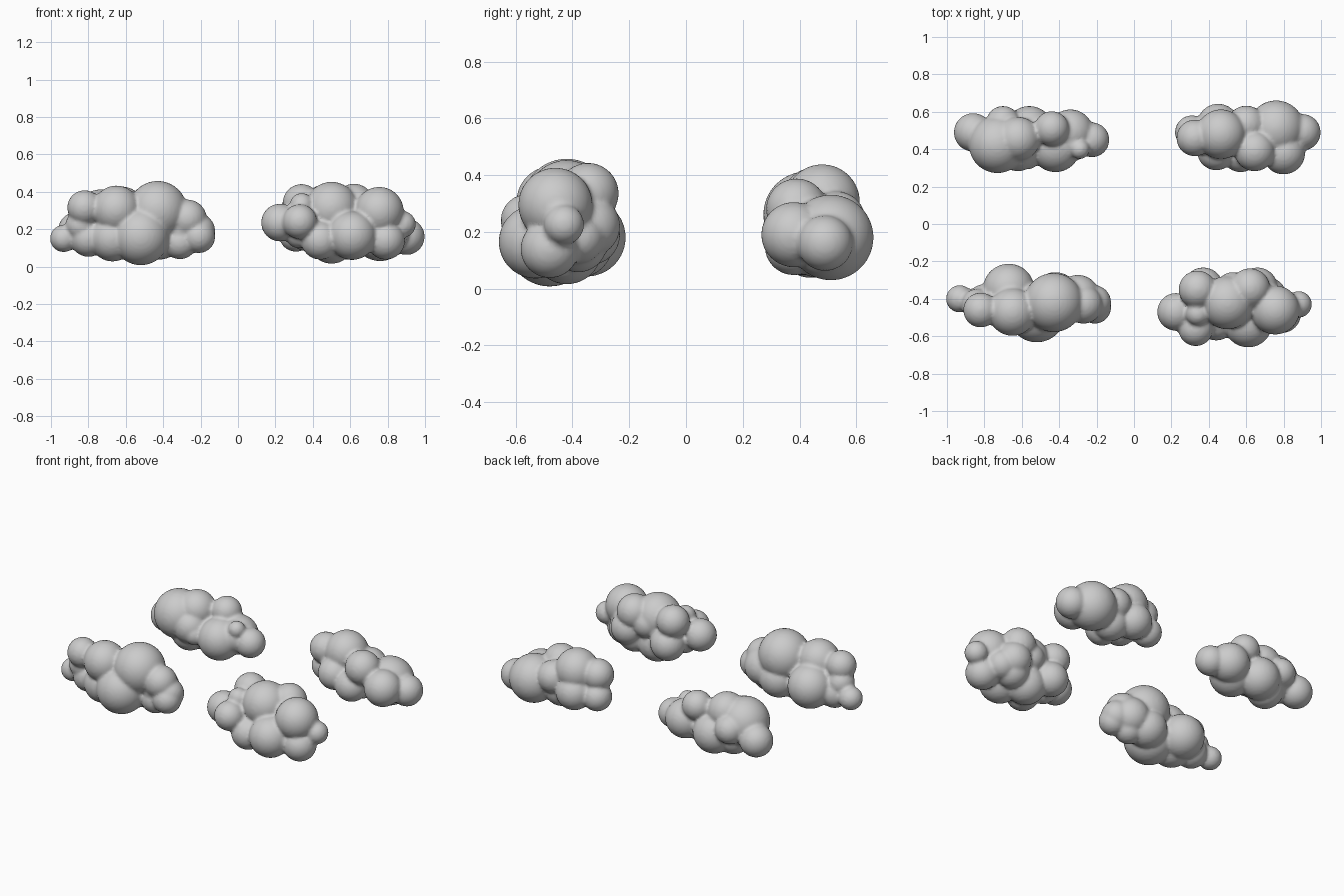
import bpy, bmesh
from mathutils import Matrix


def cloud(name, puffs):
    """Overlapping spheres (x, y, z, radius) fused into one soft mass."""
    bm = bmesh.new()
    for x, y, z, r in puffs:
        bmesh.ops.create_icosphere(bm, subdivisions=4, radius=r + .003,
                                   matrix=Matrix.Translation((x, y, z)))
    me = bpy.data.meshes.new(name)
    bm.to_mesh(me)
    bm.free()
    ob = bpy.data.objects.new(name, me)
    bpy.context.collection.objects.link(ob)
    fuse = ob.modifiers.new("fuse", 'REMESH')
    fuse.mode = 'VOXEL'
    fuse.voxel_size = 0.011
    fuse.use_smooth_shade = True
    soft = ob.modifiers.new("soften", 'SMOOTH')
    soft.factor = 0.5
    soft.iterations = 3
    return ob


# front left cloud
cloud("cloud_front_left", [
    (-.43, -.42, .30, .155), (-.52, -.48, .16, .15), (-.65, -.47, .305, .125),
    (-.67, -.35, .18, .135), (-.67, -.45, .15, .12), (-.82, -.46, .315, .09),
    (-.932, -.40, .15, .07), (-.80, -.42, .15, .095), (-.84, -.43, .22, .08),
    (-.27, -.43, .255, .10), (-.21, -.445, .16, .085), (-.31, -.42, .13, .088),
    (-.30, -.39, .20, .115), (-.42, -.38, .16, .12), (-.215, -.42, .19, .09),
])

# front right cloud
cloud("cloud_front_right", [
    (.50, -.42, .31, .14), (.61, -.53, .165, .127), (.755, -.46, .295, .128),
    (.88, -.43, .225, .068), (.79, -.48, .14, .10), (.66, -.34, .22, .105),
    (.62, -.345, .335, .105), (.225, -.47, .235, .098), (.33, -.56, .24, .09),
    (.34, -.35, .34, .098), (.34, -.48, .33, .06), (.50, -.42, .14, .122),
    (.44, -.52, .14, .10), (.37, -.34, .19, .105), (.53, -.35, .28, .09),
    (.72, -.38, .18, .09), (.64, -.38, .16, .10), (.33, -.46, .18, .08),
])

# back left cloud
cloud("cloud_back_left", [
    (-.73, .425, .26, .15), (-.62, .455, .31, .115), (-.86, .49, .19, .10),
    (-.70, .54, .24, .088), (-.56, .50, .17, .128), (-.57, .36, .19, .065),
    (-.42, .41, .18, .13), (-.44, .51, .32, .09), (-.34, .49, .20, .12),
    (-.29, .40, .28, .05), (-.225, .45, .19, .09), (-.66, .44, .15, .11),
    (-.62, .39, .22, .105), (-.33, .44, .21, .10),
])

# back right cloud
cloud("cloud_back_right", [
    (.465, .48, .305, .13), (.76, .51, .18, .148), (.90, .49, .16, .095),
    (.645, .39, .28, .105), (.80, .38, .19, .112), (.45, .53, .18, .11),
    (.325, .46, .30, .095), (.31, .49, .17, .088), (.60, .53, .24, .10),
    (.57, .38, .15, .10), (.44, .39, .19, .10), (.58, .47, .15, .11),
])
